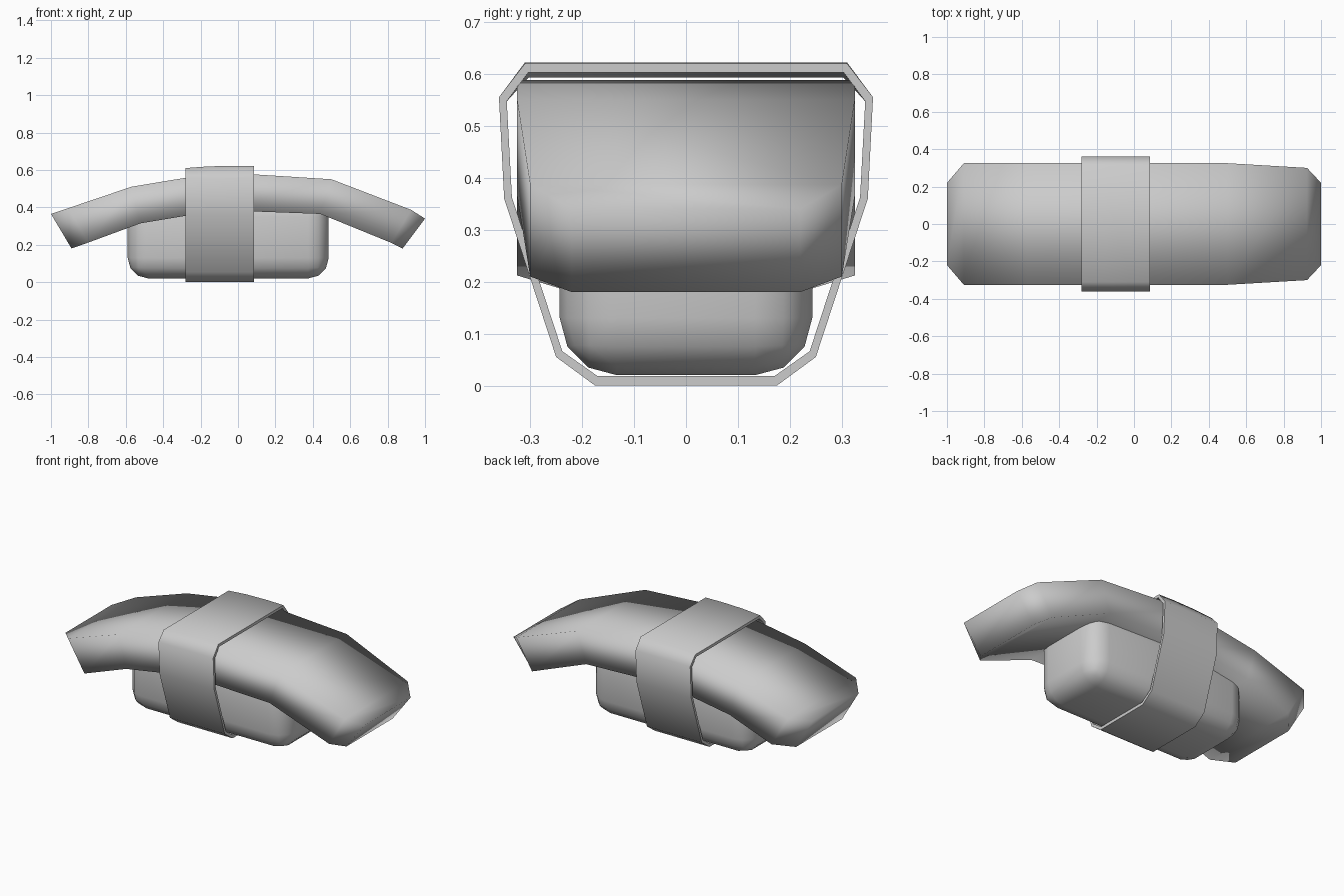
import bpy, bmesh

if "Cube" in bpy.data.objects:
    bpy.data.objects.remove(bpy.data.objects["Cube"])


def make_object(name, bm):
    bmesh.ops.recalc_face_normals(bm, faces=bm.faces[:])
    mesh = bpy.data.meshes.new(name)
    bm.to_mesh(mesh)
    bm.free()
    for p in mesh.polygons:
        p.use_smooth = True
    obj = bpy.data.objects.new(name, mesh)
    bpy.context.collection.objects.link(obj)
    return obj


def bridge(bm, rings, wrap=False):
    """Join consecutive vertex rings with quads."""
    pairs = list(zip(rings, rings[1:])) + ([(rings[-1], rings[0])] if wrap else [])
    for a, b in pairs:
        n = len(a)
        for i in range(n):
            j = (i + 1) % n
            bm.faces.new((a[i], a[j], b[j], b[i]))


# Rice block: box with rounded edges
bm = bmesh.new()
bmesh.ops.create_cube(bm, size=1)
for v in bm.verts:
    v.co.x = -0.0525 + v.co.x * 1.075
    v.co.y *= 0.486
    v.co.z = 0.24 + v.co.z * 0.44
bmesh.ops.bevel(bm, geom=bm.edges[:], offset=0.11, segments=3,
                profile=0.5, affect='EDGES')
make_object("rice_block", bm)

# Topping: bent slab; (top x, top z, bottom x, bottom z, half width)
stations = [
    (-1.00, 0.365, -0.89, 0.18, 0.22),
    (-0.91, 0.395, -0.80, 0.212, 0.325),
    (-0.57, 0.51, -0.52, 0.315, 0.325),
    (-0.10, 0.588, -0.10, 0.385, 0.325),
    (0.50, 0.55, 0.44, 0.365, 0.325),
    (0.925, 0.387, 0.82, 0.21, 0.30),
    (1.00, 0.34, 0.88, 0.18, 0.22),
]
bm = bmesh.new()
rings = [[bm.verts.new(c) for c in
          ((tx, -w, tz), (tx, w, tz), (bx, w, bz), (bx, -w, bz))]
         for tx, tz, bx, bz, w in stations]
bridge(bm, rings)
bm.faces.new(rings[0])
bm.faces.new(rings[-1])
make_object("topping_slab", bm)

# Wrap band: closed strip around rice and topping; half profiles (y, z)
outer = [(0.175, 0.0), (0.25, 0.055), (0.35, 0.36), (0.36, 0.555), (0.31, 0.622)]
inner = [(0.17, 0.018), (0.238, 0.066), (0.335, 0.362), (0.345, 0.547), (0.303, 0.605)]


def loop(half):
    return half + [(-y, z) for y, z in reversed(half)]


bm = bmesh.new()
columns = [(-0.28, -0.012), (-0.16, -0.003), (-0.02, 0.0), (0.086, -0.002)]
layers = []
for half, order in ((outer, columns), (inner, columns[::-1])):
    for x, drop in order:
        layers.append([bm.verts.new((x, y, z + (drop if z > 0.6 else 0)))
                       for y, z in loop(half)])
bridge(bm, layers, wrap=True)
band = make_object("wrap_band", bm)

# Keep the thin rims of the band sharp
for o in bpy.context.selected_objects:
    o.select_set(False)
band.select_set(True)
bpy.context.view_layer.objects.active = band
bpy.ops.object.shade_smooth_by_angle(angle=1.2)
